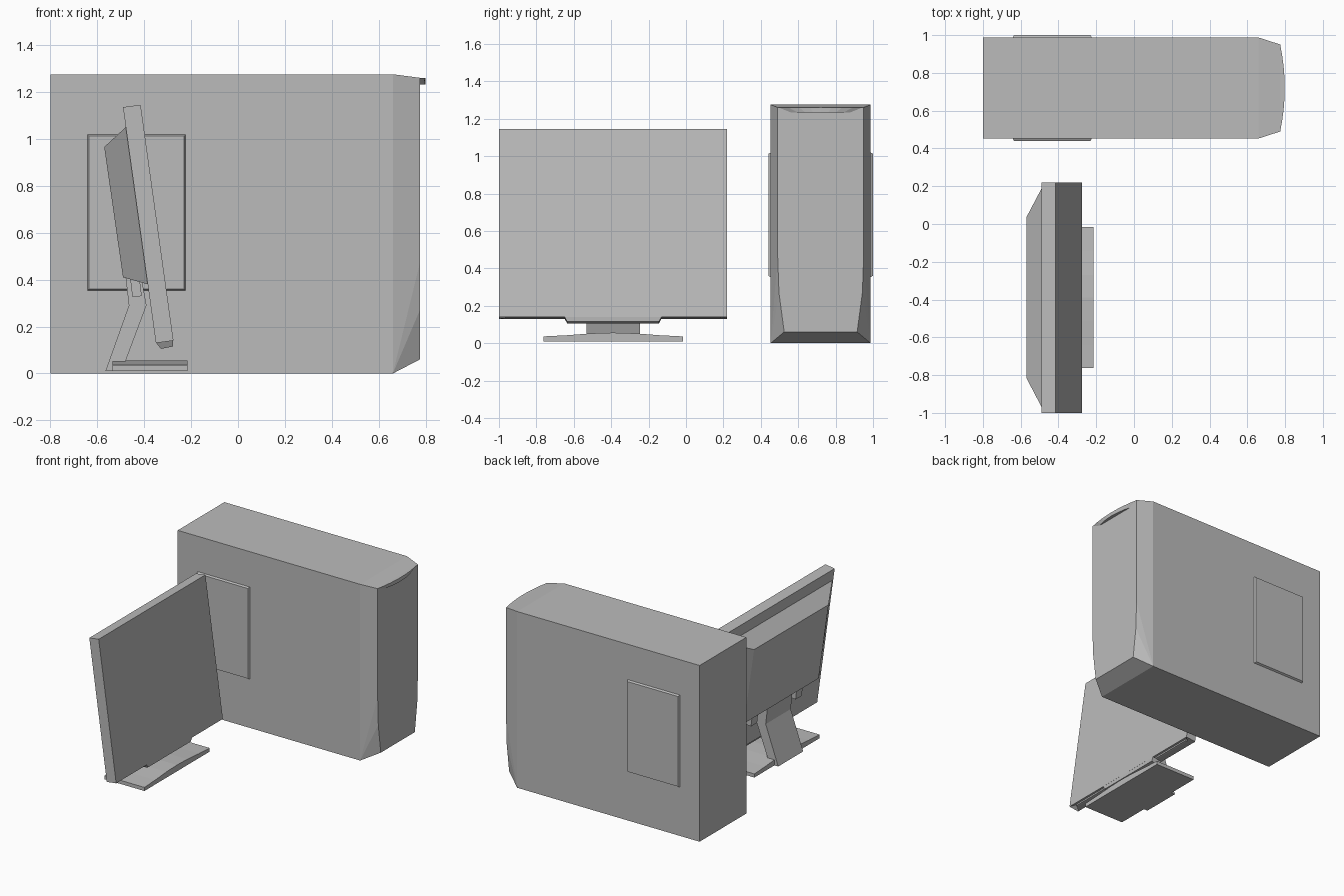
import bpy, bmesh
from mathutils import Vector

if "Cube" in bpy.data.objects:
    bpy.data.objects.remove(bpy.data.objects["Cube"], do_unlink=True)

GREY = (0.5, 0.5, 0.5, 1)
grey = bpy.data.materials.new("plain grey")
grey.use_nodes = True
grey.diffuse_color = GREY
grey.node_tree.nodes["Principled BSDF"].inputs["Base Color"].default_value = GREY

MID = -0.39    # monitor centre line in y
TOWER = 0.72   # computer case centre line in y


def finish(name, bm):
    bmesh.ops.recalc_face_normals(bm, faces=bm.faces)
    mesh = bpy.data.meshes.new(name)
    bm.to_mesh(mesh)
    bm.free()
    mesh.materials.append(grey)
    ob = bpy.data.objects.new(name, mesh)
    bpy.context.collection.objects.link(ob)
    return ob


def loft(ring_a, ring_b):
    """Closed solid between two rings of equal length."""
    bm = bmesh.new()
    a = [bm.verts.new(p) for p in ring_a]
    b = [bm.verts.new(p) for p in ring_b]
    bm.faces.new(a)
    bm.faces.new(b)
    for i in range(len(a)):
        j = (i + 1) % len(a)
        bm.faces.new((a[i], a[j], b[j], b[i]))
    bmesh.ops.recalc_face_normals(bm, faces=bm.faces)
    return bm


def prism_y(profile, y0, y1):
    return loft([(x, y0, z) for x, z in profile], [(x, y1, z) for x, z in profile])


def rect(points, half):
    """Rectangle spanning two xz points, symmetric about the monitor centre."""
    (xa, za), (xb, zb) = points
    return [(xa, MID - half, za), (xa, MID + half, za),
            (xb, MID + half, zb), (xb, MID - half, zb)]


# Monitor bezel with a recessed screen
bm = prism_y([(-.49, 1.135), (-.415, 1.145), (-.275, .14), (-.35, .13)], MID - .61, MID + .61)
bm.faces.ensure_lookup_table()
front = max(bm.faces, key=lambda f: f.calc_center_median().x)
bmesh.ops.inset_region(bm, faces=[front], thickness=.055)
slope = Vector((-.14, 0, 1.005)).normalized()
low = sorted(front.verts, key=lambda v: v.co.z)[:2]
bmesh.ops.translate(bm, verts=low, vec=slope * .022)
inner = bmesh.ops.extrude_face_region(bm, geom=[front])["geom"]
bmesh.ops.translate(bm, verts=[g for g in inner if isinstance(g, bmesh.types.BMVert)],
                    vec=front.normal * -.012)
if front.is_valid:
    bmesh.ops.delete(bm, geom=[front], context='FACES_ONLY')
finish("monitor_bezel", bm)

# Tapered rear housing
finish("monitor_back", loft(rect([(-.478, 1.05), (-.385, .38)], .60),
                            rect([(-.57, .965), (-.49, .41)], .425)))

# Chin under the bezel
finish("monitor_chin", loft(rect([(-.35, .132), (-.276, .142)], .26),
                            rect([(-.328, .105), (-.277, .115)], .245)))

# Stand neck, hinge tabs and base
finish("stand_neck", prism_y([(-.565, .01), (-.465, .29), (-.48, .42), (-.41, .40),
                              (-.39, .29), (-.48, .05), (-.48, .01)], MID - .143, MID + .143))
for side, label in ((1, "left"), (-1, "right")):
    finish("hinge_tab_" + label, prism_y([(-.46, .41), (-.42, .41), (-.41, .33), (-.45, .325)],
                                         MID + side * .22, MID + side * .29))

outline = [(-.373, .01), (-.373, .036), (-.25, .042), (-.12, .052), (0, .056)]
outline += [(-y, z) for y, z in reversed(outline[:-1])]
finish("stand_base", loft([(-.535, MID + y, z) for y, z in outline],
                          [(-.215, MID + y, z) for y, z in outline]))

# Computer case: box body
finish("case_body", prism_y([(-.80, 0), (.66, 0), (.66, 1.275), (-.80, 1.275)],
                            TOWER - .267, TOWER + .267))

# Case front: chamfered panel narrowing toward the foot
bm = bmesh.new()
levels = [(1.26, .23), (.47, .23), (.27, .223), (.06, .195)]
sides = []
for s in (-1, 1):
    top = bm.verts.new((.66, TOWER + s * .267, 1.275))
    foot = bm.verts.new((.66, TOWER + s * .267, 0))
    edge = [bm.verts.new((.775, TOWER + s * w, z)) for z, w in levels]
    for tri in ((foot, top, edge[0]), *[(foot, a, b) for a, b in zip(edge, edge[1:])]):
        bm.faces.new(tri)
    sides.append((top, foot, edge))
(t0, f0, e0), (t1, f1, e1) = sides
bm.faces.new((t0, t1, e1[0], e0[0]))
bm.faces.new((f0, f1, e1[-1], e0[-1]))
bm.faces.new((t0, t1, f1, f0))
bm.faces.new(e0 + e1[::-1])
finish("case_front", bm)


# Curved lip at the top of the case front
def arc(half, z, steps=8):
    ts = [2 * i / steps - 1 for i in range(steps + 1)]
    return [(.774 + .024 * (1 - t * t), TOWER + t * half, z) for t in ts]


finish("case_lip", loft(arc(.23, 1.26), arc(.16, 1.232)))

# Raised side panels with sloped rims
for side, label in ((-1, "right"), (1, "left")):
    rings = [[(x, TOWER + side * d, z) for x, z in
              ((-.645 + m, .35 + m), (-.22 - m, .35 + m), (-.22 - m, 1.022 - m), (-.645 + m, 1.022 - m))]
             for d, m in ((.262, 0), (.28, .01))]
    finish("side_panel_" + label, loft(*rings))
